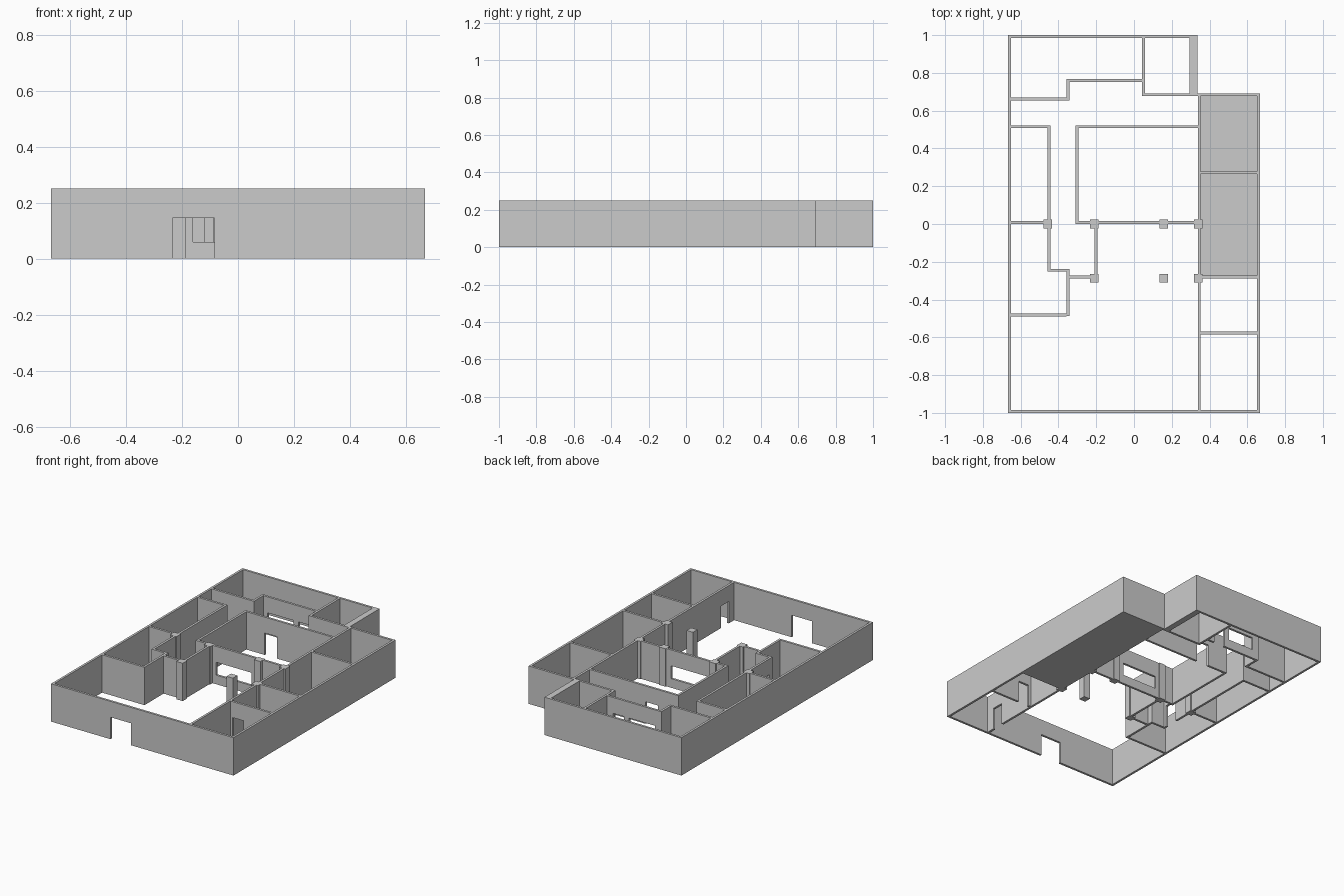
import bpy

if "Cube" in bpy.data.objects:
    bpy.data.objects.remove(bpy.data.objects["Cube"])

H, T = 0.25, 0.015      # wall height and thickness
DOOR, SILL = 0.145, 0.06


def box(name, x0, x1, y0, y1, z0, z1):
    bpy.ops.mesh.primitive_cube_add(size=1, location=((x0 + x1) / 2, (y0 + y1) / 2, (z0 + z1) / 2))
    ob = bpy.context.object
    ob.name = name
    ob.scale = (x1 - x0, y1 - y0, z1 - z0)
    bpy.ops.object.transform_apply(location=False, rotation=False, scale=True)
    return ob


def wall(name, axis, pos, a, b, openings=(), t=T):
    """Wall along an axis at pos; openings are (start, end, sill) up to door height."""
    def piece(s, e, z0, z1):
        if axis == 'x':
            return box(name, s, e, pos - t / 2, pos + t / 2, z0, z1)
        return box(name, pos - t / 2, pos + t / 2, s, e, z0, z1)
    parts, s = [], a
    for o0, o1, sill in openings:
        parts += [piece(s, o0, 0, H), piece(o0, o1, DOOR, H)]
        if sill:
            parts.append(piece(o0, o1, 0, sill))
        s = o1
    parts.append(piece(s, b, 0, H))
    bpy.ops.object.select_all(action='DESELECT')
    for p in parts:
        p.select_set(True)
    bpy.context.view_layer.objects.active = parts[0]
    if len(parts) > 1:
        bpy.ops.object.join()
    parts[0].name = name


# Outer walls
wall("front_wall", 'x', -0.9925, -0.667, 0.667, [(-0.233, -0.083, 0)])
wall("left_wall", 'y', -0.6595, -0.985, 0.985)
wall("right_wall", 'y', 0.6595, -0.985, 0.692)
wall("back_wall", 'x', 0.9925, -0.667, 0.335)
wall("back_thick_wall", 'y', 0.315, 0.692, 0.985, t=0.04)
wall("back_step_wall", 'x', 0.6845, 0.042, 0.652)

# Back rooms
wall("back_partition", 'y', 0.0495, 0.692, 0.985)
wall("back_window_wall", 'x', 0.76, -0.357, 0.042, [(-0.31, -0.12, SILL), (-0.085, -0.005, 0)])
wall("back_jog", 'y', -0.3495, 0.654, 0.7525)
wall("back_left_wall", 'x', 0.6615, -0.652, -0.357)

# Left rooms
wall("left_room_back", 'x', 0.515, -0.652, -0.442)
wall("left_room_side", 'y', -0.4495, -0.252, 0.5075, [(-0.22, -0.13, 0)])
wall("left_room_divider", 'x', 0.0085, -0.652, -0.457)
wall("left_room_step", 'x', -0.2445, -0.442, -0.342)
wall("left_room_jog", 'y', -0.3495, -0.488, -0.252)
wall("left_room_front", 'x', -0.481, -0.652, -0.357)
wall("alcove_front", 'x', -0.281, -0.342, -0.194)
wall("alcove_side", 'y', -0.2015, -0.2735, 0.001)

# Central room
wall("centre_front", 'x', 0.0085, -0.31, 0.338, [(-0.16, 0.097, SILL)])
wall("centre_back", 'x', 0.515, -0.31, 0.338, [(-0.16, -0.07, 0)])
wall("centre_side", 'y', -0.3025, 0.016, 0.5075)

# Right rooms
wall("right_room_side", 'y', 0.3455, -0.985, 0.677, [(-0.93, -0.85, 0)])
for y, gaps in ((-0.577, [(0.37, 0.45, 0)]), (-0.281, []), (0.271, [])):
    wall("right_room_divider", 'x', y, 0.353, 0.652, gaps)
box("right_room_floor", 0.338, 0.66, -0.28, 0.69, 0, 0.004)

# Columns
for x, y in ((-0.457, 0), (-0.21, 0), (0.157, 0), (0.34, 0), (-0.21, -0.287), (0.157, -0.287), (0.34, -0.287)):
    box("column", x - 0.023, x + 0.023, y - 0.023, y + 0.023, 0, H)
